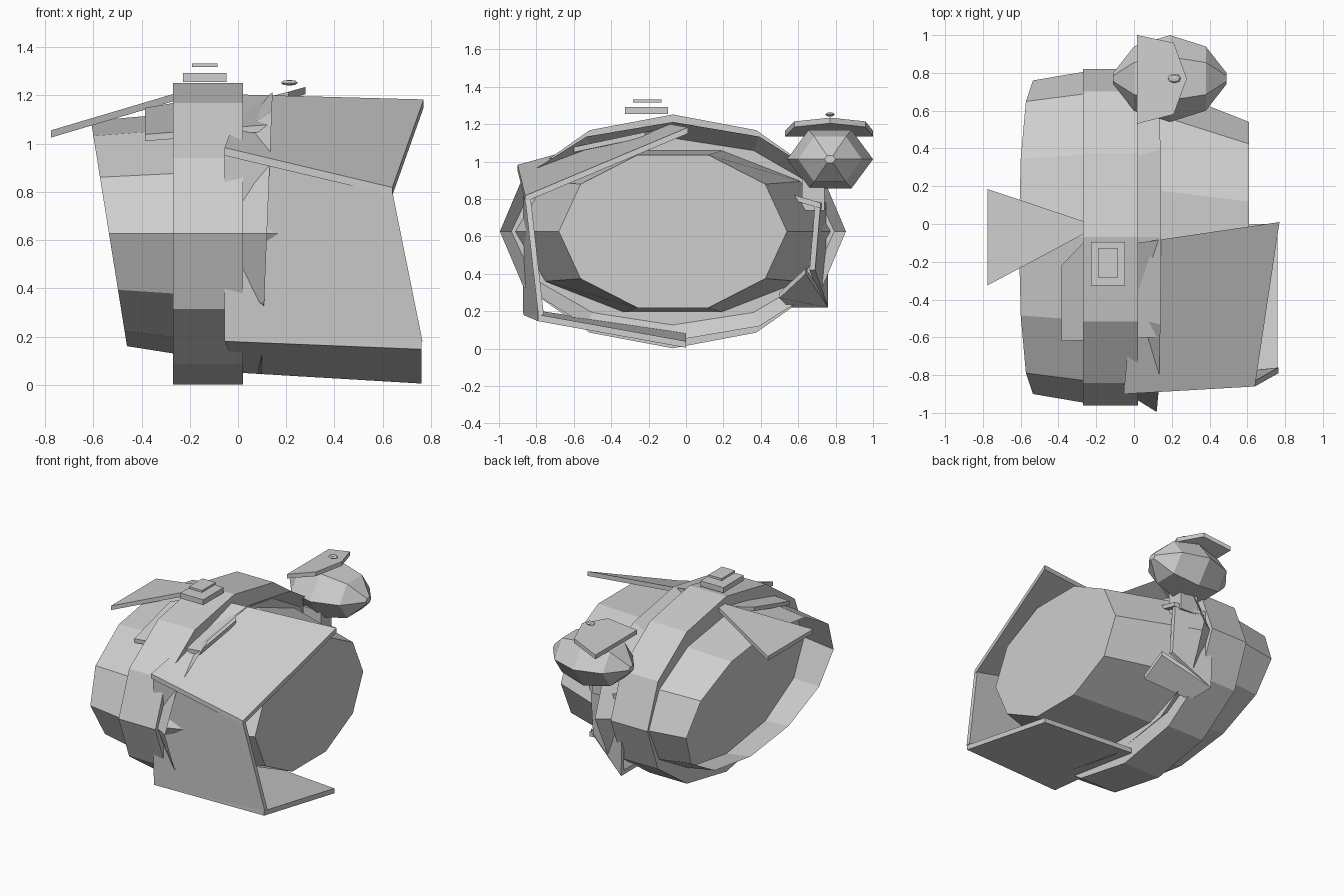
import bpy, bmesh, math
from mathutils import Vector

if "Cube" in bpy.data.objects:
    bpy.data.objects.remove(bpy.data.objects["Cube"])

CY, CZ = -0.07, 0.627
grey = bpy.data.materials.new("plain grey")
grey.diffuse_color = (0.62, 0.62, 0.62, 1)
grey.use_nodes = True
grey.node_tree.nodes["Principled BSDF"].inputs["Base Color"].default_value = grey.diffuse_color


def finish(name, bm):
    bmesh.ops.recalc_face_normals(bm, faces=bm.faces)
    me = bpy.data.meshes.new(name)
    bm.to_mesh(me)
    bm.free()
    me.materials.append(grey)
    ob = bpy.data.objects.new(name, me)
    bpy.context.collection.objects.link(ob)
    return ob


def loft(name, rings, sides, cy=CY, cz=CZ, caps=True, lean=0.0):
    """Skin polygons (x, y radius, z radius) strung along the x axis."""
    bm = bmesh.new()
    loops = []
    for i, (x, ry, rz) in enumerate(rings):
        loop = []
        for k in range(sides):
            a = 2 * math.pi * k / sides
            z = rz * math.sin(a)
            dx = lean * z if i == len(rings) - 1 else 0
            loop.append(bm.verts.new((x + dx, cy + ry * math.cos(a), cz + z)))
        loops.append(loop)
    for a, b in zip(loops, loops[1:]):
        for k in range(sides):
            n = (k + 1) % sides
            bm.faces.new((a[k], a[n], b[n], b[k]))
    if caps:
        bm.faces.new(loops[0])
        bm.faces.new(loops[-1])
    return finish(name, bm)


def plate(name, pts, depth):
    """Flat panel from its outline, extended by the depth vector."""
    bm = bmesh.new()
    low = [bm.verts.new(p) for p in pts]
    high = [bm.verts.new(Vector(p) + Vector(depth)) for p in pts]
    bm.faces.new(low)
    bm.faces.new(high)
    n = len(pts)
    for k in range(n):
        j = (k + 1) % n
        bm.faces.new((low[k], low[j], high[j], high[k]))
    return finish(name, bm)


def block(name, x0, x1, y0, y1, z0, z1):
    return plate(name, [(x0, y0, z0), (x1, y0, z0), (x1, y1, z0), (x0, y1, z0)],
                 (0, 0, z1 - z0))


# Main hull: centre band, left open bowl, flared right collar, right drum
loft("centre_band", [(-0.27, 0.89, 0.625), (0.02, 0.89, 0.625)], 12)
loft("left_bowl", [(-0.27, 0.875, 0.497), (-0.535, 0.83, 0.467)], 12,
     caps=False, lean=-0.16)
loft("right_collar", [(0.015, 0.86, 0.495), (0.12, 0.925, 0.585)], 12,
     caps=False, lean=0.04)
loft("right_drum", [(0.0, 0.85, 0.455), (0.61, 0.61, 0.43)], 10)

# Three-panel guard around the right front
plate("guard_top", [(0.02, -0.10, 1.17), (0.77, 0.01, 1.15),
                    (0.64, -0.86, 0.785), (-0.055, -0.90, 0.95)], (0, 0, 0.033))
plate("guard_front", [(-0.055, -0.88, 0.95), (0.64, -0.86, 0.80),
                      (0.765, -0.79, 0.18), (-0.055, -0.87, 0.18)], (0, 0.03, 0))
plate("guard_bottom", [(-0.055, -0.87, 0.18), (0.76, -0.79, 0.147),
                       (0.76, 0.0, 0.005), (0.0, 0.0, 0.05)], (0, 0, 0.035))

# Small supports at the back, below the pod
plate("back_support_top", [(0.0, 0.48, 0.82), (0.24, 0.48, 0.82),
                           (0.26, 0.72, 0.75), (-0.03, 0.76, 0.75)], (0, 0, 0.03))
plate("back_support", [(-0.03, 0.73, 0.78), (0.25, 0.69, 0.78),
                       (0.25, 0.66, 0.42), (-0.02, 0.73, 0.22)], (0, 0.03, 0))
plate("back_support_foot", [(-0.02, 0.76, 0.22), (0.30, 0.64, 0.40),
                            (0.33, 0.50, 0.27), (-0.02, 0.55, 0.22)], (0, 0, 0.03))
block("pod_neck", 0.08, 0.22, 0.62, 0.74, 0.74, 0.92)

# Six-sided pod with tilted lid and knob
loft("pod", [(-0.11, 0.03, 0.022), (0.0, 0.17, 0.14), (0.19, 0.23, 0.18),
             (0.38, 0.17, 0.14), (0.49, 0.03, 0.022)], 6, cy=0.77, cz=1.013)
plate("pod_lid", [(0.015, 0.53, 1.135), (0.21, 0.58, 1.185), (0.28, 0.77, 1.205),
                  (0.21, 0.96, 1.185), (0.015, 1.0, 1.135)], (0, 0, 0.03))
bm = bmesh.new()
bmesh.ops.create_uvsphere(bm, u_segments=8, v_segments=4, radius=1)
bmesh.ops.scale(bm, vec=(0.035, 0.025, 0.012), verts=bm.verts)
bmesh.ops.translate(bm, vec=(0.213, 0.77, 1.252), verts=bm.verts)
finish("pod_knob", bm)

# Left fin and the sloping slab through the band
plate("left_fin", [(-0.27, -0.055, 1.175), (-0.27, 0.015, 1.175),
                   (-0.775, 0.185, 1.025), (-0.775, -0.325, 1.025)], (0, 0, 0.03))
plate("cross_slab", [(-0.385, -0.62, 1.01), (0.12, -0.60, 1.05),
                     (0.14, -0.22, 1.13), (0.02, -0.10, 1.15),
                     (-0.27, -0.10, 1.14), (-0.385, -0.22, 1.12)], (0, 0, 0.028))

# Stacked top blocks
block("top_block_lower", -0.228, -0.047, -0.325, -0.095, 1.255, 1.293)
block("top_block_upper", -0.19, -0.085, -0.283, -0.13, 1.317, 1.333)
